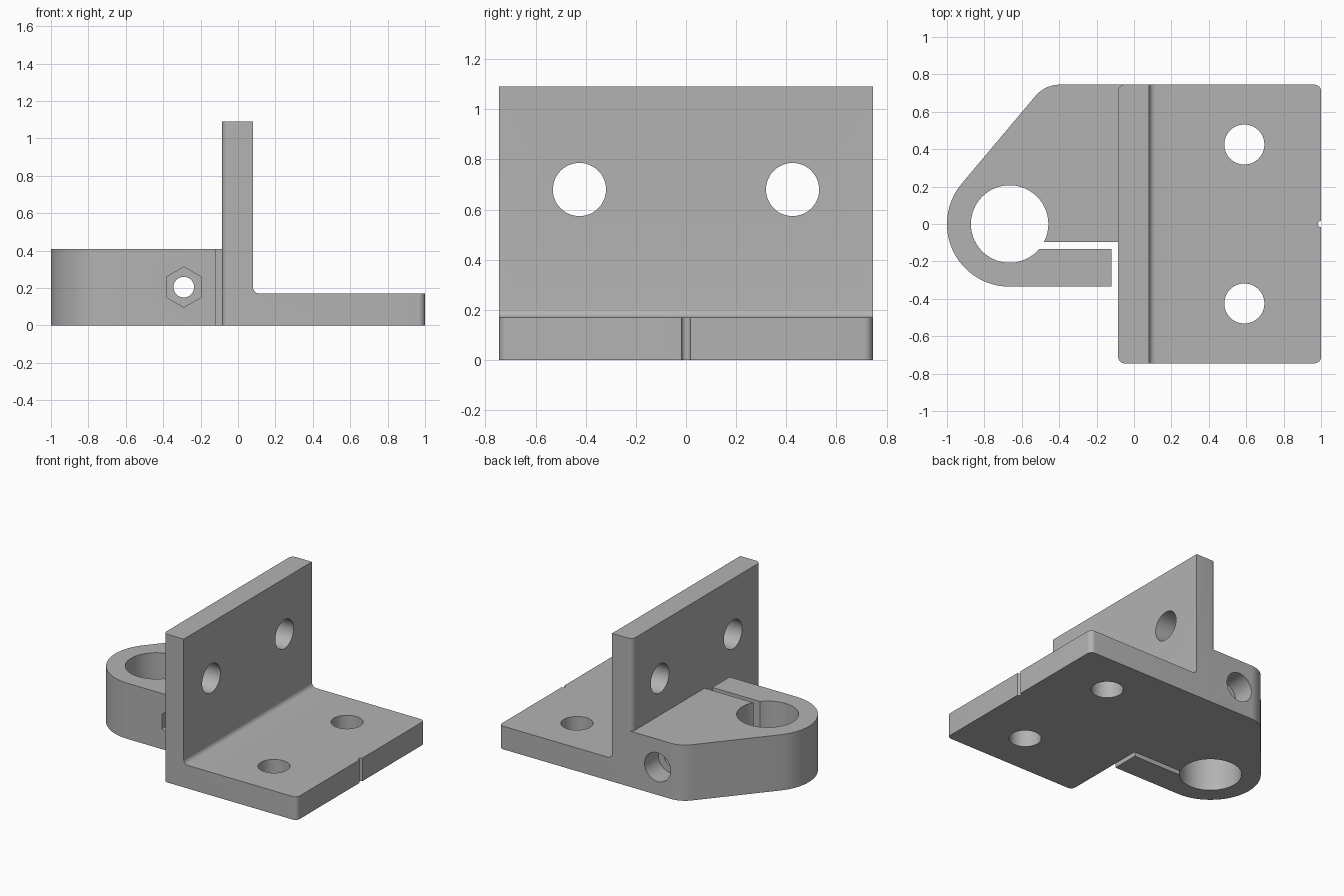
import bpy, bmesh
from math import radians, sin, cos, sqrt
from mathutils import Matrix, Vector

cube = bpy.data.objects.get("Cube")
if cube:
    bpy.data.objects.remove(cube, do_unlink=True)

grey = bpy.data.materials.new("plain grey")
grey.use_nodes = True
grey.diffuse_color = (0.45, 0.45, 0.45, 1)
grey.node_tree.nodes["Principled BSDF"].inputs["Base Color"].default_value = grey.diffuse_color


def arc(cx, cy, r, start, end, n):
    angles = [radians(start + (end - start) * i / n) for i in range(n + 1)]
    return [(cx + r * cos(a), cy + r * sin(a)) for a in angles]


def finish(name, bm):
    bmesh.ops.recalc_face_normals(bm, faces=bm.faces)
    mesh = bpy.data.meshes.new(name)
    bm.to_mesh(mesh)
    bm.free()
    mesh.materials.append(grey)
    obj = bpy.data.objects.new(name, mesh)
    bpy.context.collection.objects.link(obj)
    return obj


def prism(points, offset):
    """Closed outline of 3D points extruded along the offset vector."""
    bm = bmesh.new()
    face = bm.faces.new([bm.verts.new(p) for p in points])
    swept = bmesh.ops.extrude_face_region(bm, geom=[face], use_keep_orig=True)
    verts = [g for g in swept["geom"] if isinstance(g, bmesh.types.BMVert)]
    bmesh.ops.translate(bm, verts=verts, vec=offset)
    return bm


def combine(target, other, operation):
    mod = target.modifiers.new(other.name, 'BOOLEAN')
    mod.operation, mod.solver, mod.object = operation, 'EXACT', other
    bpy.context.view_layer.objects.active = target
    bpy.ops.object.modifier_apply(modifier=mod.name)
    bpy.data.objects.remove(other, do_unlink=True)


def drill(target, name, centre, axis, radius, depth, sides=48):
    """Cut a round or many-sided hole centred on a point."""
    bm = bmesh.new()
    turn = Vector(axis).to_track_quat('Z', 'Y').to_matrix().to_4x4()
    bmesh.ops.create_cone(bm, cap_ends=True, segments=sides, radius1=radius, radius2=radius,
                          depth=depth, matrix=Matrix.Translation(centre) @ turn)
    cutter = finish(name, bm)
    cutter.hide_render = True
    combine(target, cutter, 'DIFFERENCE')


X, Y, Z = (1, 0, 0), (0, 1, 0), (0, 0, 1)
BACK, HALF = -0.085, 0.745

# Angle plate: filleted L section with rounded upright outer edges
section = [(BACK, 0), (1, 0), (1, 0.17)]
section += arc(0.115, 0.205, 0.035, 270, 180, 8)
section += [(0.08, 1.09), (BACK, 1.09)]
bm = prism([(x, -HALF, z) for x, z in section], (0, 2 * HALF, 0))
corners = [e for e in bm.edges
           if all(v.co.x > 0.99 or v.co.x < BACK + 0.01 for v in e.verts)
           and abs(e.verts[0].co.z - e.verts[1].co.z) > 0.1]
bmesh.ops.bevel(bm, geom=corners, offset=0.035, segments=8, profile=0.5, affect='EDGES')
bracket = finish("mounting_bracket", bm)

# Split clamp: outer profile, slit arm and bore in one outline
CX, OUTER, BORE = -0.665, 0.335, 0.207
UP, LOW = -0.095, -0.135
bore_up = CX + sqrt(BORE ** 2 - UP ** 2)
a_up = 360 - 27.3
a_low = 360 - 40.7
outline = [(0, HALF)]
outline += arc(-0.397, HALF - 0.17, 0.17, 90, 140, 12)
outline += arc(CX, 0, OUTER, 140, 270, 32)
outline += [(-0.12, -OUTER), (-0.12, LOW)]
outline += arc(CX, 0, BORE, a_low, a_up - 360, 64)
outline += [(0, UP)]
clamp = finish("split_clamp", prism([(x, y, 0) for x, y in outline], (0, 0, 0.41)))
combine(bracket, clamp, 'UNION')

# Mounting holes in the plate and the upright
for side in (-1, 1):
    drill(bracket, "plate_hole", (0.59, side * 0.425, 0.08), Z, 0.107, 0.4)
    drill(bracket, "wall_hole", (0, side * 0.425, 0.68), X, 0.106, 0.4)

# Clamp bolt: through hole, screw head counterbore and nut pocket
drill(bracket, "bolt_hole", (-0.29, 0.2, 0.205), Y, 0.055, 1.6)
drill(bracket, "head_counterbore", (-0.29, HALF, 0.205), Y, 0.106, 0.32)
drill(bracket, "nut_pocket", (-0.29, -OUTER, 0.205), Y, 0.108, 0.16, 6)

# Alignment notch in the plate edge
drill(bracket, "edge_notch", (1, 0, 0.08), Z, 0.017, 0.4, 16)

bpy.ops.object.select_all(action='DESELECT')
bracket.select_set(True)
bpy.context.view_layer.objects.active = bracket
bpy.ops.object.shade_smooth_by_angle(angle=radians(30))
